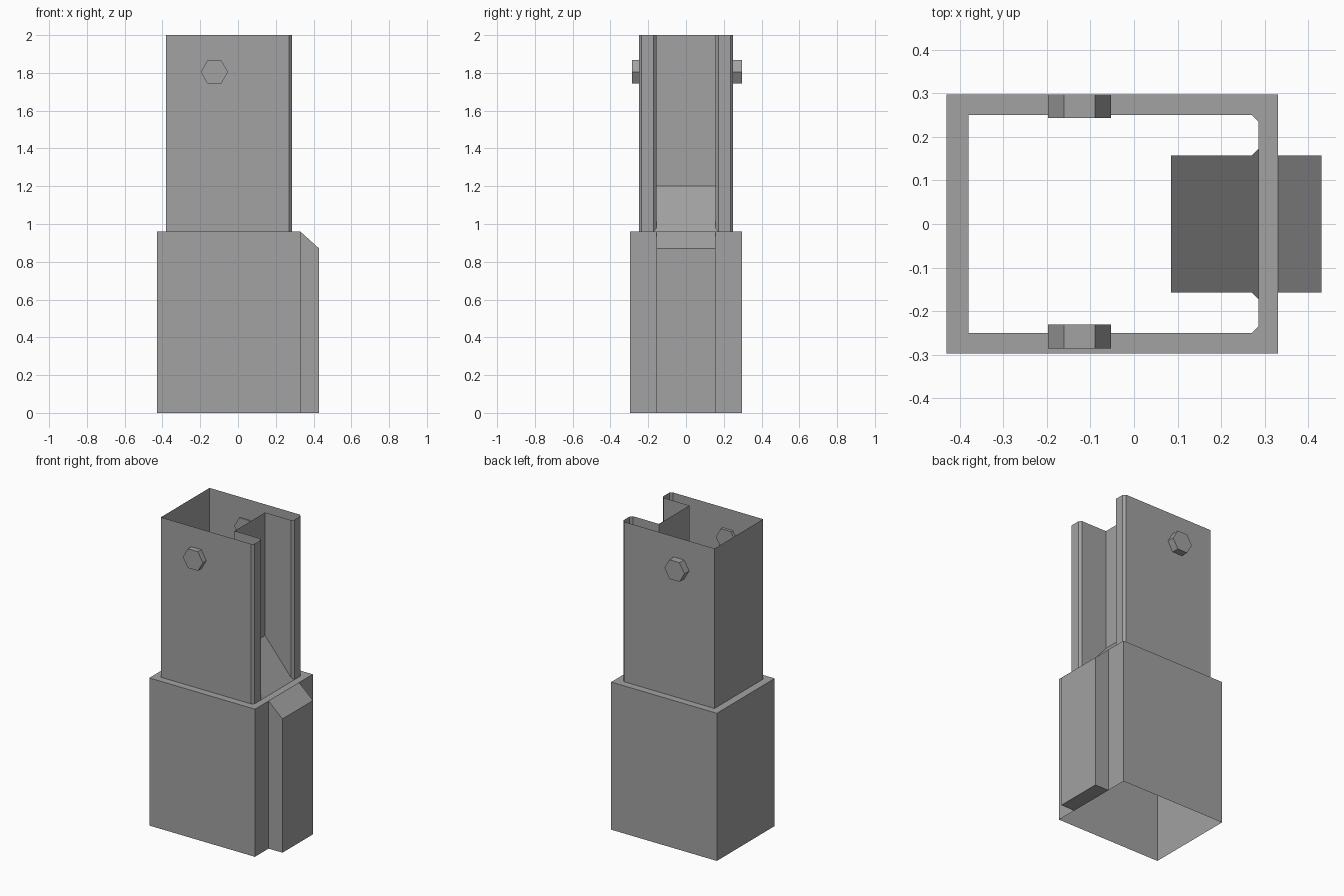
import bpy
import math

cube = bpy.data.objects.get("Cube")
if cube:
    bpy.data.objects.remove(cube, do_unlink=True)

grey = bpy.data.materials.new("mid_grey")
grey.use_nodes = True
colour = (0.36, 0.36, 0.36, 1)
grey.diffuse_color = colour
grey.node_tree.nodes["Principled BSDF"].inputs["Base Color"].default_value = colour

TOP, LEDGE, RAMP_TOP = 2.0, 0.96, 1.2
LEFT, RIGHT, HALF = -0.43, 0.33, 0.297      # sleeve
SHELL_L, SHELL_R, SHELL_H = -0.38, 0.285, 0.25
GROOVE_X, GROOVE_H, BEVEL = 0.085, 0.157, 0.015
RIB_X, RIB_Z = 0.43, 0.87


def add_mesh(name, verts, faces):
    mesh = bpy.data.meshes.new(name)
    mesh.from_pydata(verts, [], faces)
    mesh.materials.append(grey)
    obj = bpy.data.objects.new(name, mesh)
    bpy.context.collection.objects.link(obj)
    return obj


def add_polygons(name, polygons):
    """Mesh from separate flat polygons."""
    verts, faces = [], []
    for poly in polygons:
        faces.append(range(len(verts), len(verts) + len(poly)))
        verts += poly
    return add_mesh(name, verts, faces)


def add_walls(name, outline, z0, z1):
    """Thin open tube along a closed counter-clockwise outline."""
    n = len(outline)
    verts = [(x, y, z) for z in (z0, z1) for x, y in outline]
    faces = [(i, (i + 1) % n, (i + 1) % n + n, i + n) for i in range(n)]
    return add_mesh(name, verts, faces)


def mirror_outline(half):
    return half + [(x, -y) for x, y in reversed(half)]


# Upper thin shell with a groove down its right side
shell_half = [
    (SHELL_L, -SHELL_H), (SHELL_R - BEVEL, -SHELL_H),
    (SHELL_R, -SHELL_H + BEVEL), (SHELL_R, -GROOVE_H - BEVEL),
    (SHELL_R - BEVEL, -GROOVE_H), (GROOVE_X, -GROOVE_H),
]
add_walls("upper_shell", mirror_outline(shell_half), LEDGE, TOP)

# Lower sleeve, open at the bottom
add_walls("lower_sleeve", mirror_outline([(LEFT, -HALF), (RIGHT, -HALF)]), 0, LEDGE)

# Flat ledge joining sleeve and shell
corner = SHELL_H - BEVEL
front = [(LEFT, -HALF), (RIGHT, -HALF), (SHELL_R, -corner),
         (SHELL_R - BEVEL, -SHELL_H), (SHELL_L, -SHELL_H)]
back = [(x, -y) for x, y in reversed(front)]
right = [(RIGHT, -HALF), (RIGHT, HALF), (SHELL_R, corner), (SHELL_R, -corner)]
left = [(LEFT, HALF), (LEFT, -HALF), (SHELL_L, -SHELL_H), (SHELL_L, SHELL_H)]
add_polygons("ledge", [[(x, y, LEDGE) for x, y in p] for p in (front, back, right, left)])

# Ramp closing the foot of the groove
slope = (RAMP_TOP - LEDGE) / (SHELL_R - GROOVE_X)
ramp = mirror_outline([(GROOVE_X, -GROOVE_H), (SHELL_R - BEVEL, -GROOVE_H),
                       (SHELL_R, -GROOVE_H - BEVEL)])
add_polygons("groove_ramp", [[(x, y, LEDGE + slope * (SHELL_R - x)) for x, y in ramp]])

# Rib with a sloped top on the sleeve
profile = [(RIGHT, 0), (RIB_X, 0), (RIB_X, RIB_Z), (RIGHT, LEDGE)]
near = [(x, -GROOVE_H, z) for x, z in profile]
far = [(x, GROOVE_H, z) for x, z in profile]
sides = [[near[i + 1], near[i], far[i], far[i + 1]][::-1] for i in range(3)]
add_polygons("sleeve_rib", [near, far[::-1]] + sides)

# Hexagonal pins through the front and back walls
for name, y in (("front_pin", -0.258), ("back_pin", 0.27)):
    bpy.ops.mesh.primitive_cylinder_add(
        vertices=6, radius=0.072, depth=0.054, location=(-0.125, y, 1.805),
        rotation=(math.pi / 2, 0, 0))
    pin = bpy.context.object
    pin.name = name
    # Points of the hexagon face left and right
    pin.rotation_euler = (math.pi / 2, math.pi / 6, 0)
    pin.data.materials.append(grey)
